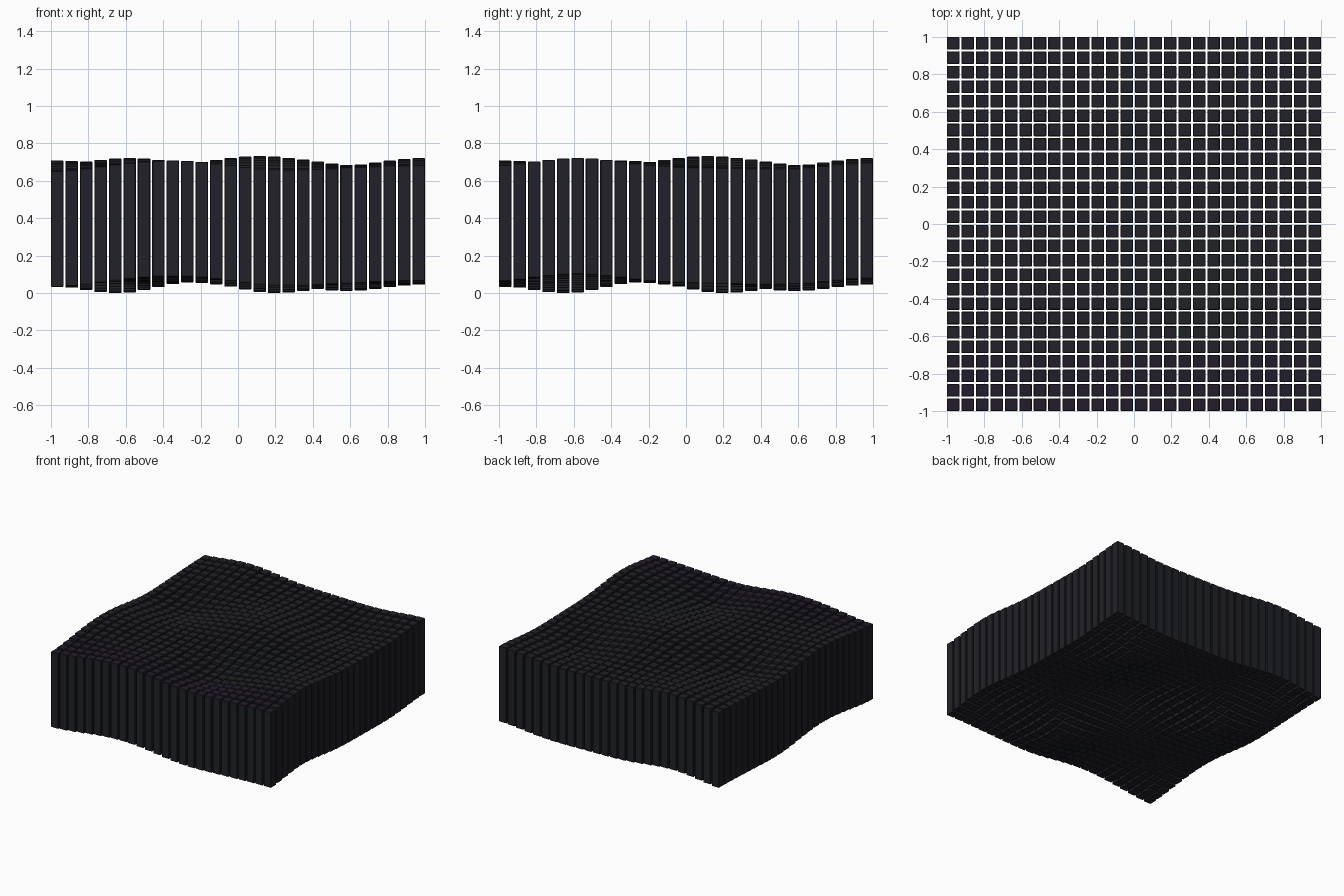
import bpy, bmesh, math
from mathutils import Matrix

if "Cube" in bpy.data.objects:
    bpy.data.objects.remove(bpy.data.objects["Cube"])

N = 26                      # columns per side
W = 0.067                   # column width
PITCH = (2 - W) / (N - 1)
H = 0.62                    # column height

# hills and dips of the wavy surface: x, y, amplitude, radius
WAVES = [
    (0.13, 0.13, 0.063, 0.40),
    (0.55, 0.55, -0.045, 0.30),
    (-1.0, -1.0, -0.025, 0.30),
    (1.0, 1.0, 0.030, 0.30),
    (0.20, -0.65, -0.054, 0.28),
    (-0.35, -1.0, 0.040, 0.40),
    (1.0, -0.58, 0.052, 0.35),
]
# the surface is symmetric about the diagonal
WAVES += [(y, x, a, r) for x, y, a, r in WAVES if x != y]


def lift(x, y):
    return 0.055 + sum(a * math.exp(-((x - cx) ** 2 + (y - cy) ** 2) / r ** 2)
                       for cx, cy, a, r in WAVES)


def material(name, rgb):
    m = bpy.data.materials.new(name)
    m.diffuse_color = (*rgb, 1)
    m.use_nodes = True
    m.node_tree.nodes["Principled BSDF"].inputs["Base Color"].default_value = m.diffuse_color
    return m


# one column of constant height per grid cell, shifted up by the wave
bm = bmesh.new()
cells = [(-1 + W / 2 + i * PITCH, -1 + W / 2 + j * PITCH)
         for i in range(N) for j in range(N)]
base = min(lift(x, y) for x, y in cells)
for x, y in cells:
    z = lift(x, y) - base
    bmesh.ops.create_cube(bm, size=1, matrix=Matrix.Translation((x, y, z + H / 2))
                          @ Matrix.Diagonal((W, W, H, 1)))

# tinted tops: violet front rows, greenish patch right of the middle
for f in bm.faces:
    if f.normal.z > 0.9:
        c = f.calc_center_median()
        if c.y < -0.72:
            f.material_index = 1
        elif math.hypot(c.x - 0.4, c.y + 0.35) < 0.3:
            f.material_index = 2

mesh = bpy.data.meshes.new("wave_columns")
bm.to_mesh(mesh)
bm.free()
mesh.materials.append(material("charcoal", (0.0152, 0.0156, 0.0212)))
mesh.materials.append(material("dark violet", (0.0160, 0.0122, 0.0235)))
mesh.materials.append(material("dark green grey", (0.0144, 0.0170, 0.0194)))
columns = bpy.data.objects.new("wave_columns", mesh)
bpy.context.collection.objects.link(columns)

# slightly eased edges
bevel = columns.modifiers.new("eased_edges", 'BEVEL')
bevel.width = 0.003
bevel.segments = 1
